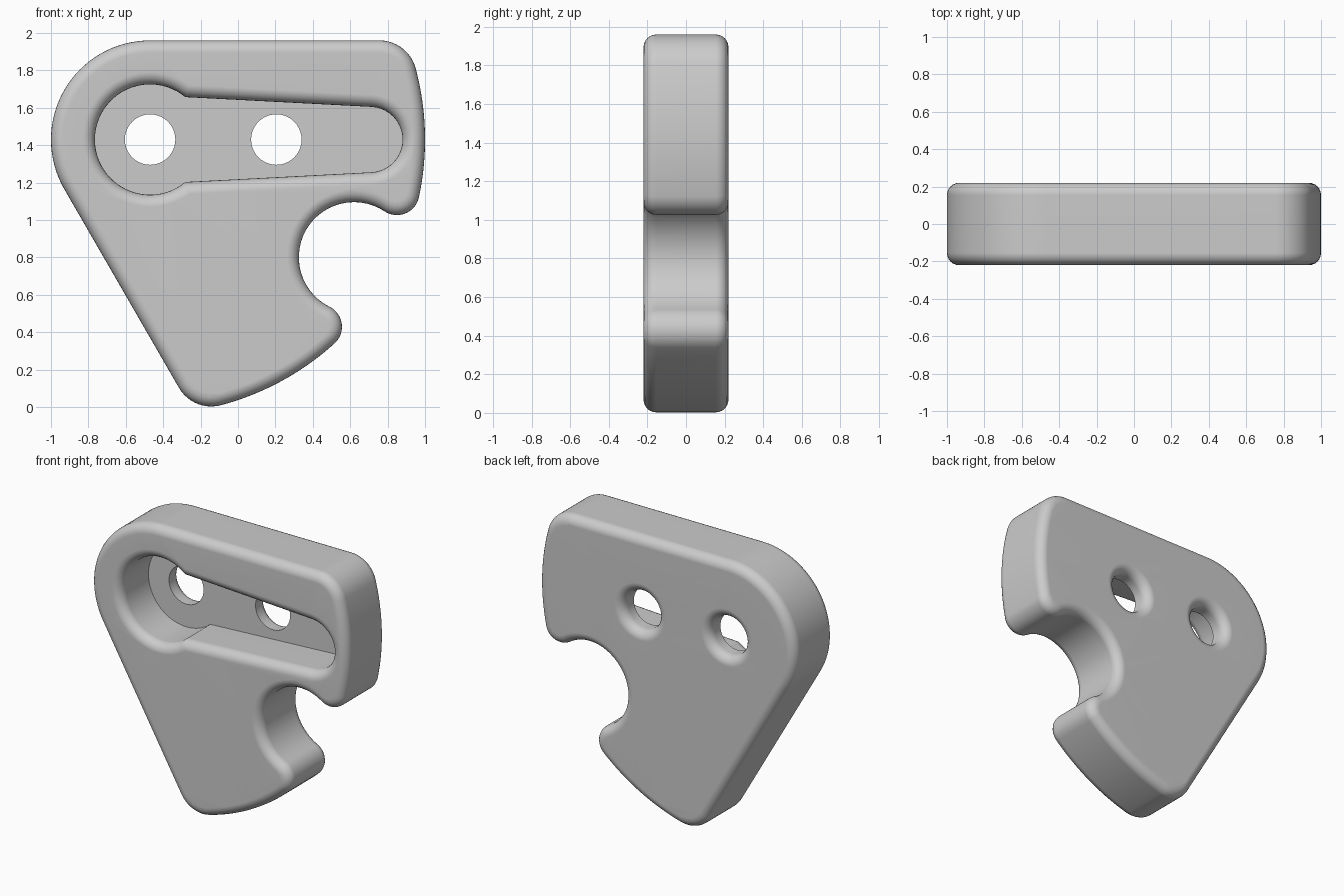
import bpy, bmesh
from math import sin, cos, acos, atan2, pi, radians, hypot

if "Cube" in bpy.data.objects:
    bpy.data.objects.remove(bpy.data.objects["Cube"], do_unlink=True)

HALF = 0.22      # half thickness
FILLET = 0.065   # rounded edge radius
FLOOR = 0.095    # y of the pocket floor
STEPS = 6        # segments per rounded edge
PIVOT = (-0.47, 1.43)
SLOT_END = (0.705, 1.43)
HOLES = [PIVOT, (0.205, 1.43)]


def polar(c, r, a):
    return (c[0] + r * cos(a), c[1] + r * sin(a))


def heading(a, b):
    return atan2(b[1] - a[1], b[0] - a[0])


def arc(c, r, a0, a1):
    n = max(4, round(abs(a1 - a0) * max(r, 0.3) / 0.035))
    return [(c, r, a0 + (a1 - a0) * i / n) for i in range(n + 1)]


def clean(pts):
    out = []
    for p in pts:
        if not out or hypot(p[0] - out[-1][0], p[1] - out[-1][1]) > 1e-4:
            out.append(p)
    return out


# Outer plate outline as a chain of tangent arcs, shrunk by d
BIG, HUB, CORNER, LIP, NOTCH = 1.47, 0.53, 0.2, 0.12, 0.295
reach, notch_dist = BIG - LIP, 1.259
spread = acos((reach**2 + notch_dist**2 - (LIP + NOTCH)**2) / (2 * reach * notch_dist))
axis = radians(-30)
swing = acos((HUB - CORNER) / (BIG - CORNER))
notch = polar(PIVOT, notch_dist, axis)
low_lip = polar(PIVOT, reach, axis - spread)
high_lip = polar(PIVOT, reach, axis + spread)
toe_dir = radians(210) + swing
toe = polar(PIVOT, BIG - CORNER, toe_dir)
top_dir = pi / 2 - swing
top = polar(PIVOT, BIG - CORNER, top_dir)
low_in, high_in = heading(low_lip, notch), heading(notch, high_lip)

CHAIN = [
    (PIVOT, HUB, pi / 2, radians(210), 1),
    (toe, CORNER, radians(210), toe_dir, 1),
    (PIVOT, BIG, toe_dir, axis - spread + 2 * pi, 1),
    (low_lip, LIP, axis - spread, low_in, 1),
    (notch, NOTCH, low_in + pi, high_in, -1),
    (high_lip, LIP, high_in - pi, axis + spread, 1),
    (PIVOT, BIG, axis + spread, top_dir, 1),
    (top, CORNER, top_dir, pi / 2, 1),
]


def outline(d):
    return clean([polar(c, r - side * d, a)
                  for c, radius, a0, a1, side in CHAIN
                  for c, r, a in arc(c, radius, a0, a1)])


# Keyhole pocket: round head plus tapering slot, grown by d
def pocket(d):
    head, end, tilt = 0.295 + d, 0.175 + d, radians(87)
    kink = tilt + 0
    h = end + cos(tilt) * (SLOT_END[0] - PIVOT[0])
    kink = tilt - acos(h / head)
    kink = tilt - (tilt - kink)
    n = 48
    pts = [polar(PIVOT, head, kink + (2 * pi - 2 * kink) * i / n) for i in range(n + 1)]
    pts += [polar(SLOT_END, end, -tilt + 2 * tilt * i / 20) for i in range(21)]
    return pts


def hole(c):
    return lambda d: [polar(c, 0.135 + d, 2 * pi * i / 40) for i in range(40)]


bm = bmesh.new()


def ring(pts, y):
    return [bm.verts.new((x, y, z)) for x, z in pts]


def skin(rings):
    for a, b in zip(rings, rings[1:]):
        for i in range(len(a)):
            j = (i + 1) % len(a)
            bm.faces.new((a[i], a[j], b[j], b[i]))


def cap(*rings):
    edges = [bm.edges.get((r[i - 1], r[i])) for r in rings for i in range(len(r))]
    bmesh.ops.triangle_fill(bm, use_beauty=True, edges=edges)


def rounded(profile, side):
    """Rings from the flat face (side -1 front, 1 back) down to the wall."""
    turns = [pi / 2 * i / STEPS for i in range(STEPS + 1)]
    return [ring(profile(FILLET * (1 - sin(t))),
                 side * (HALF - FILLET * (1 - cos(t)))) for t in turns]


# Outer wall with rounded front and back edges
front = rounded(outline, -1)
back = rounded(outline, 1)
skin(front + back[::-1])

# Pocket wall with rounded rim
rim = rounded(pocket, -1)
rim.append(ring(pocket(0), FLOOR))
skin(rim)

# Two through holes, rounded on the back
bores = []
for c in HOLES:
    bore = rounded(hole(c), 1)
    bore.append(ring(hole(c)(0), FLOOR))
    skin(bore)
    bores.append(bore)

# Flat faces: front, back and pocket floor
cap(front[0], rim[0])
cap(back[0], *[b[0] for b in bores])
cap(rim[-1], *[b[-1] for b in bores])
bmesh.ops.recalc_face_normals(bm, faces=bm.faces[:])

mesh = bpy.data.meshes.new("latch_plate")
bm.to_mesh(mesh)
bm.free()
plate = bpy.data.objects.new("latch_plate", mesh)
bpy.context.collection.objects.link(plate)

# Plain grey material
grey = bpy.data.materials.new("light_grey")
grey.use_nodes = True
colour = (0.6, 0.6, 0.6, 1)
grey.diffuse_color = colour
grey.node_tree.nodes["Principled BSDF"].inputs["Base Color"].default_value = colour
mesh.materials.append(grey)

# Smooth rounded edges, crisp pocket floor
bpy.ops.object.select_all(action="DESELECT")
plate.select_set(True)
bpy.context.view_layer.objects.active = plate
bpy.ops.object.shade_smooth_by_angle(angle=radians(30))
weighted = plate.modifiers.new("flat_face_normals", "WEIGHTED_NORMAL")
weighted.keep_sharp = True
